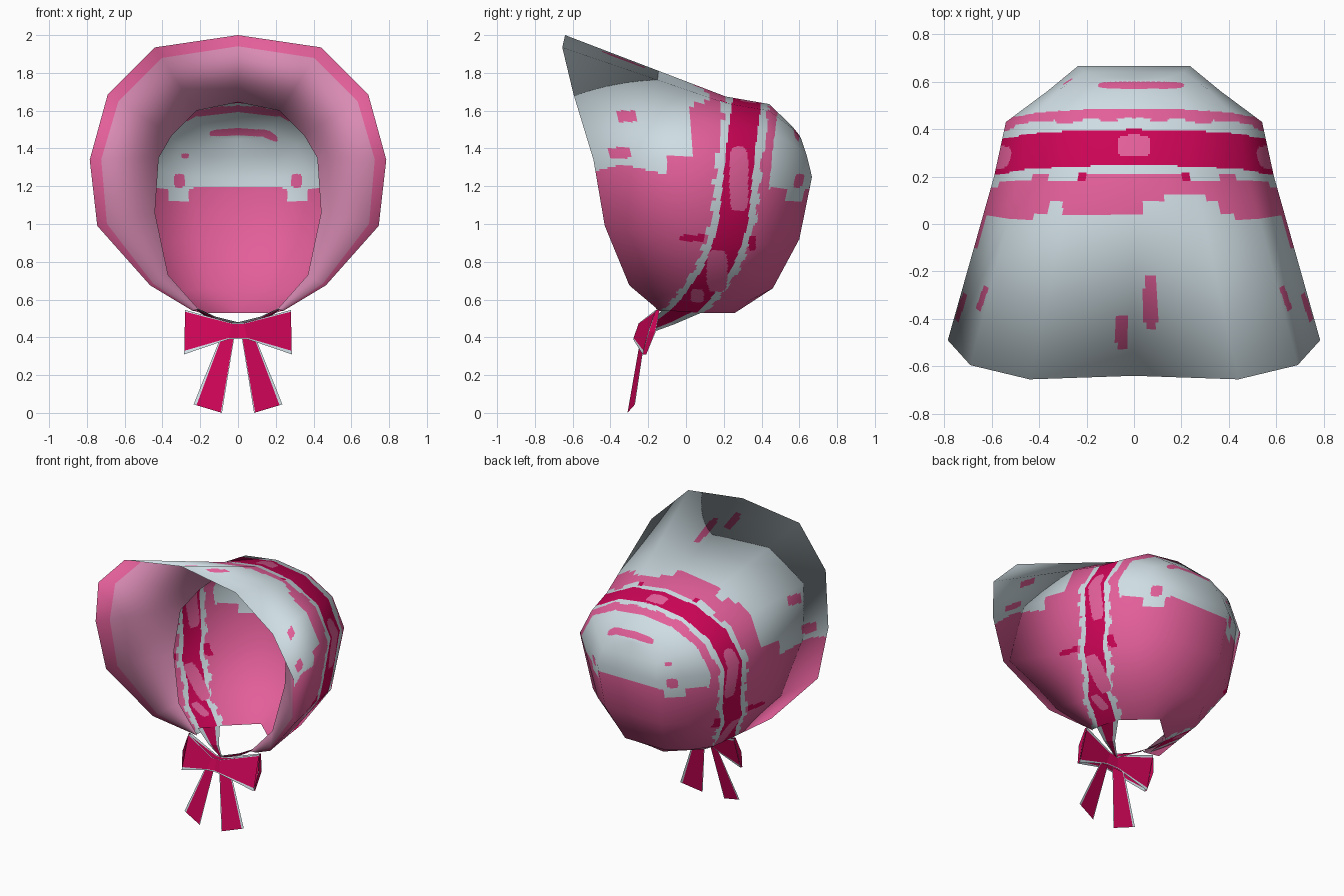
import bpy
import bmesh
import math
from mathutils import Vector, kdtree

cube = bpy.data.objects.get("Cube")
if cube:
    bpy.data.objects.remove(cube, do_unlink=True)


def material(name, red, green, blue):
    linear = [(c / 255) ** 2.2 for c in (red, green, blue)] + [1]
    mat = bpy.data.materials.new(name)
    mat.use_nodes = True
    mat.diffuse_color = linear
    bsdf = mat.node_tree.nodes["Principled BSDF"]
    bsdf.inputs["Base Color"].default_value = linear
    bsdf.inputs["Roughness"].default_value = 0.9
    return mat


MATERIALS = [
    material("pale grey", 205, 220, 226),
    material("pink", 226, 95, 152),
    material("crimson", 202, 12, 86),
    material("lining pink", 216, 138, 178),
]
GREY, PINK, CRIMSON, LINING = range(4)


def add_object(name, bm):
    mesh = bpy.data.meshes.new(name)
    bm.to_mesh(mesh)
    bm.free()
    for mat in MATERIALS:
        mesh.materials.append(mat)
    obj = bpy.data.objects.new(name, mesh)
    bpy.context.collection.objects.link(obj)
    return obj


# Half cross-sections of the bonnet, each from the top centre down one side
neck = [(0, .2, 1.645), (.22, .17, 1.6), (.35, .06, 1.47), (.42, -.05, 1.35),
        (.44, -.1, 1.06), (.37, -.14, .73), (.21, -.16, .55)]
rim = [(0, -.64, 2), (.44, -.655, 1.935), (.69, -.595, 1.685), (.785, -.49, 1.34),
       (.745, -.43, .99), (.465, -.3, .675), (.24, -.14, .54)]
band_front = [(0, .21, 1.675), (.25, .21, 1.64), (.48, .21, 1.52), (.59, .2, 1.32),
              (.55, .11, .9), (.4, -.03, .65), (.23, -.08, .54)]
band_back = [(0, .44, 1.635), (.25, .44, 1.6), (.44, .44, 1.49), (.54, .43, 1.3),
             (.5, .34, .88), (.36, .2, .64), (.2, .08, .53)]
crown = [(0, .56, 1.52), (.17, .56, 1.51), (.31, .57, 1.42), (.365, .56, 1.27),
         (.36, .48, .9), (.27, .36, .65), (.1, .17, .53)]
back = [(0, .6, 1.47), (.12, .61, 1.45), (.21, .64, 1.36), (.235, .667, 1.25),
        (.22, .6, .92), (.16, .46, .66), (.05, .215, .53)]
# The closing section follows the centre line, ending at the nape
seam = [back[0]] + [(0, y, z) for x, y, z in back[1:-1]] + [(0, .26, .53)]
halves = [neck, rim, band_front, band_back, crown, back, seam]


def full_ring(half):
    left = [Vector((-p[0], p[1], p[2])) for p in reversed(half[1:])]
    return left + [Vector(p) for p in half]


# Painted marks: centre and radii, those away from the middle on both sides
SPOTS = [
    ((.6, .28, 1.24), (.3, .05, .17)), ((.5, .165, .75), (.3, .055, .11)),
    ((.3, .06, .62), (.2, .035, .035)), ((0, .33, 1.66), (.07, .045, .2)),
    ((.7, -.31, 1.57), (.2, .055, .03)), ((.7, -.35, 1.375), (.2, .06, .03)),
    ((-.05, -.45, 1.9), (.028, .075, .3)), ((.07, -.33, 1.9), (.03, .11, .3)),
    ((.31, .6, 1.23), (.03, .3, .035)), ((-.28, .6, 1.36), (.02, .2, .013)),
    ((.03, .585, 1.5), (.18, .015, .2)),
]
STITCHES = [
    ((.55, .03, .925), (.3, .07, .018)), ((.5, .35, .9), (.3, .02, .04)),
    ((.22, .195, 1.63), (.018, .025, .1)),
]
BAND_PATH = [(.53, -.02), (.6, .05), (.76, .165), (.9, .22), (1, .25), (1.4, .29),
             (1.67, .325)]


def in_marks(p, marks):
    for centre, radii in marks:
        x = abs(p.x) if centre[0] > .2 else p.x
        if sum(((a - c) / r) ** 4 for a, c, r in zip((x, p.y, p.z), centre, radii)) < 1:
            return True
    return False


def band_centre(z):
    z = min(max(z, BAND_PATH[0][0]), BAND_PATH[-1][0])
    for (z0, y0), (z1, y1) in zip(BAND_PATH, BAND_PATH[1:]):
        if z <= z1:
            return y0 + (y1 - y0) * (z - z0) / (z1 - z0)


def shell_colour(p):
    d = p.y - band_centre(p.z)
    if in_marks(p, SPOTS):
        return PINK
    if abs(d) < .077 or in_marks(p, STITCHES):
        return CRIMSON
    scallop = .014 if math.sin(50 * (abs(p.x) + p.z)) > 0 else 0
    if abs(d) < .113 + scallop:
        return GREY
    if d > 0:
        hem = 1.12 if .26 < abs(p.x) < .37 else 1.19
        return GREY if d > .17 and p.z > hem else PINK
    front_edge = .11 if .04 < p.x < .36 or -.36 < p.x < -.3 else .03
    hem = 1.36 if p.y > -.11 else 1.29 + .02 * math.sin(14 * p.y)
    return PINK if p.z < hem or p.y > front_edge else GREY


def grid_mesh(rows, colour=None):
    bm = bmesh.new()
    verts = [[bm.verts.new(p) for p in row] for row in rows]
    for r in range(len(rows) - 1):
        for k in range(len(rows[0]) - 1):
            face = bm.faces.new((verts[r][k], verts[r][k + 1],
                                 verts[r + 1][k + 1], verts[r + 1][k]))
            face.smooth = True
            if colour:
                face.material_index = colour(r, face.calc_center_median())
    bmesh.ops.remove_doubles(bm, verts=bm.verts, dist=1e-5)
    bm.normal_update()
    return bm


def refine(rows, steps):
    """Linear subdivision of a grid of vectors, in both directions."""
    def stretch(line, mix):
        out = [mix(a, b, i / steps) for a, b in zip(line, line[1:]) for i in range(steps)]
        return out + [line[-1]]
    rows = [stretch(row, lambda a, b, t: a.lerp(b, t)) for row in rows]
    return stretch(rows, lambda a, b, t: [p.lerp(q, t) for p, q in zip(a, b)])


def nearest_tree(points):
    tree = kdtree.KDTree(len(points))
    for i, p in enumerate(points):
        tree.insert(p, i)
    tree.balance()
    return tree


# Bonnet: lining and outer shell in one sheet folded at the rim
STEPS = 30
TRIM_ROWS = 5
rings = [full_ring(h) for h in halves]
coarse = grid_mesh(rings)
corners = [(v.co.copy(), v.normal.copy()) for v in coarse.verts]
coarse.free()
tree = nearest_tree([c[0] for c in corners])
normals = [[corners[tree.find(p)[1]][1] for p in ring] for ring in rings]


def bonnet_colour(row, p):
    if row >= STEPS:
        return shell_colour(p)
    return PINK if row >= STEPS - TRIM_ROWS else LINING


points = refine(rings, STEPS)
bonnet = add_object("bonnet", grid_mesh(points, bonnet_colour))

# Soft shading that flows across the broad facets
flat_points = [p for row in points for p in row]
flat_normals = [n for row in refine(normals, STEPS) for n in row]
tree = nearest_tree(flat_points)
bonnet.data.normals_split_custom_set_from_vertices(
    [flat_normals[tree.find(v.co)[1]].normalized() for v in bonnet.data.vertices])


def ribbon(name, edge_a, edge_b, border_a=.1, border_b=.1):
    """Crimson strip between two edges with grey borders, made on both sides."""
    for side, sign in (("left", 1), ("right", -1)):
        rows = []
        for a, b in zip(edge_a, edge_b):
            a, b = Vector(a), Vector(b)
            a.x, b.x = a.x * sign, b.x * sign
            rows.append([a.lerp(b, t) for t in (0, border_a, 1 - border_b, 1)])
        bm = grid_mesh(rows)
        for face in bm.faces:
            mid = face.calc_center_median()
            centre_strip = any((mid - (r[1] + r[2] + s[1] + s[2]) / 4).length < 1e-4
                               for r, s in zip(rows, rows[1:]))
            face.material_index = CRIMSON if centre_strip else GREY
            face.smooth = False
        add_object(side + "_" + name, bm)


# Chin straps, bow loops and hanging tails
ribbon("chin_strap", [(.25, -.1, .57), (.12, -.16, .51), (0, -.21, .48)],
       [(.2, .08, .53), (.11, -.06, .47), (0, -.17, .43)], .22, .22)
ribbon("bow_front", [(0, -.24, .475), (.03, -.25, .475), (.28, -.16, .545)],
       [(0, -.27, .39), (.05, -.28, .39), (.285, -.23, .31)], .04, .08)
ribbon("bow_back", [(0, -.2, .475), (.03, -.2, .475), (.28, -.14, .545)],
       [(0, -.22, .39), (.05, -.22, .39), (.285, -.21, .31)], .08, .08)
ribbon("bow_end", [(.28, -.16, .545), (.3, -.2, .43), (.285, -.23, .31)],
       [(.28, -.14, .545), (.3, -.16, .43), (.285, -.21, .31)], .1, .1)
ribbon("bow_tail", [(.02, -.24, .4), (.085, -.31, 0)],
       [(.1, -.22, .38), (.235, -.27, .045)], .04, .1)
